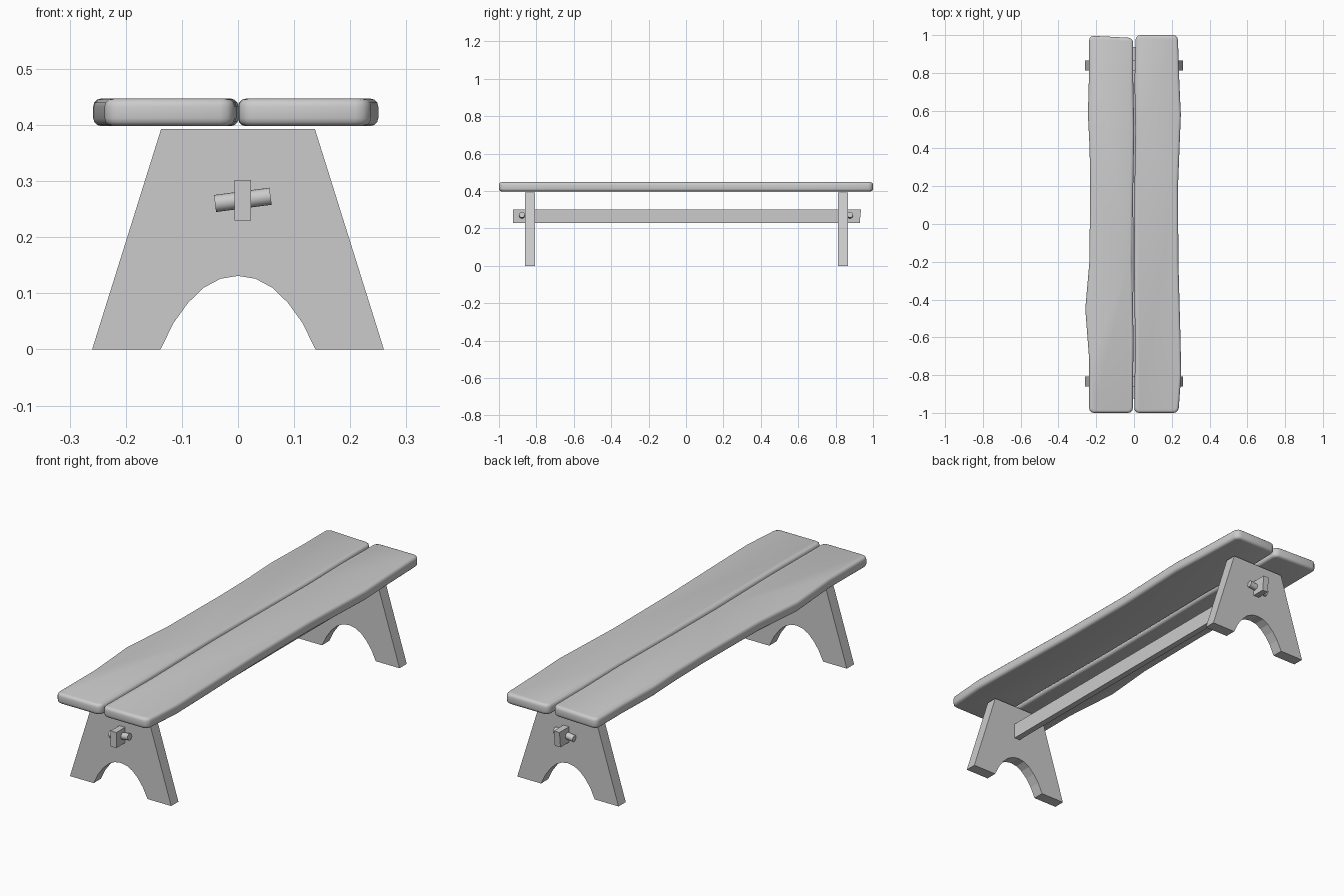
import bpy, bmesh
from mathutils import Vector

if "Cube" in bpy.data.objects:
    bpy.data.objects.remove(bpy.data.objects["Cube"])


def prism(name, outline, extrude, corners=0.0, rim=0.0):
    """Extrude a closed outline; optionally round its end corners and its rims."""
    bm = bmesh.new()
    face = bm.faces.new([bm.verts.new(p) for p in outline])
    ext = bmesh.ops.extrude_face_region(bm, geom=[face])
    d = Vector(extrude)
    for v in ext["geom"]:
        if isinstance(v, bmesh.types.BMVert):
            v.co += d
    bmesh.ops.recalc_face_normals(bm, faces=bm.faces)
    if corners:
        edges = [e for e in bm.edges if e.is_manifold
                 and abs((e.verts[0].co - e.verts[1].co).z) > 0.01
                 and e.calc_face_angle() > 1.0]
        bmesh.ops.bevel(bm, geom=edges, offset=corners, segments=3,
                        profile=0.5, affect='EDGES')
    if rim:
        edges = [e for e in bm.edges
                 if abs((e.verts[0].co - e.verts[1].co).z) < 1e-5]
        bmesh.ops.bevel(bm, geom=edges, offset=rim, segments=3,
                        profile=0.5, affect='EDGES')
    bmesh.ops.recalc_face_normals(bm, faces=bm.faces)
    me = bpy.data.meshes.new(name)
    bm.to_mesh(me)
    bm.free()
    ob = bpy.data.objects.new(name, me)
    bpy.context.collection.objects.link(ob)
    return ob


def smooth(ob):
    bpy.ops.object.select_all(action='DESELECT')
    ob.select_set(True)
    bpy.context.view_layer.objects.active = ob
    bpy.ops.object.shade_smooth_by_angle(angle=0.6)


# Seat planks with wavy hand-cut edges, listed as (x, y)
left_outer = [(-.238, -1), (-.237, -.72), (-.258, -.45), (-.236, -.2),
              (-.232, .2), (-.235, .4), (-.244, .58), (-.238, .8), (-.238, .997)]
left_inner = [(-.004, .985), (-.004, .75), (.001, .5), (-.006, .1),
              (-.009, -.2), (-.003, -.6), (-.006, -1)]
right_outer = [(.235, -1), (.250, -.8), (.246, -.6), (.235, -.2),
               (.233, .2), (.248, .58), (.240, .75), (.232, 1)]
right_inner = [(.008, 1), (.003, .75), (.007, .5), (.002, .1),
               (.000, -.2), (.006, -.65), (.001, -1)]
for name, pts in (("left_seat_plank", left_outer + left_inner),
                  ("right_seat_plank", right_outer + right_inner)):
    smooth(prism(name, [(x, y, 0.398) for x, y in pts], (0, 0, 0.049),
                 corners=0.026, rim=0.014))

# Splayed legs with an arched cut-out
half = [(.137, .393), (.26, 0), (.138, 0), (.115, .047),
        (.089, .083), (.061, .110), (.031, .126)]
profile = half + [(0, .131)] + [(-x, z) for x, z in reversed(half)]
for name, y in (("front_leg", -0.861), ("back_leg", 0.813)):
    prism(name, [(x, y, z) for x, z in profile], (0, 0.053, 0))

# Long stretcher passing through both legs
prism("stretcher", [(-.006, -.925, .23), (-.006, .929, .23),
                    (-.006, .936, .302), (-.006, -.925, .302)], (.029, 0, 0))

# Tilted round pegs locking the stretcher
a, b = Vector((-.041, 0, .26)), Vector((.058, 0, .273))
for name, y in (("front_peg", -0.877), ("back_peg", 0.877)):
    bpy.ops.mesh.primitive_cylinder_add(
        vertices=16, radius=0.0153, depth=(b - a).length,
        location=(a + b) / 2 + Vector((0, y, 0)),
        rotation=(b - a).to_track_quat('Z', 'Y').to_euler())
    peg = bpy.context.object
    peg.name = name
    smooth(peg)
